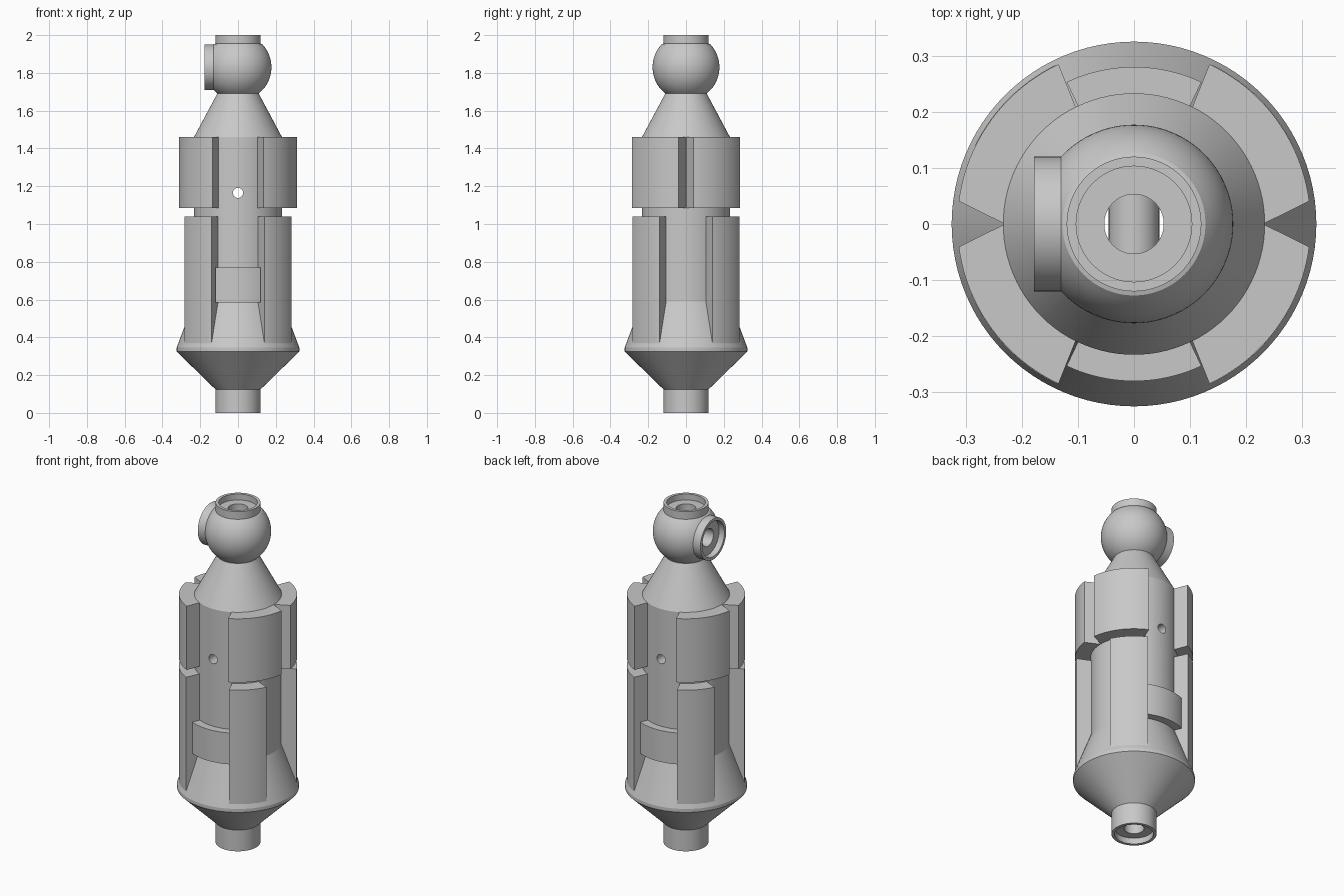
import bpy, bmesh
from math import radians, sin, cos
from mathutils import Matrix, Vector

cube = bpy.data.objects.get("Cube")
if cube:
    bpy.data.objects.remove(cube, do_unlink=True)

GREY = (0.58, 0.58, 0.58, 1)
grey = bpy.data.materials.new("plain_grey")
grey.use_nodes = True
grey.diffuse_color = GREY
bsdf = grey.node_tree.nodes["Principled BSDF"]
bsdf.inputs["Base Color"].default_value = GREY
bsdf.inputs["Roughness"].default_value = 0.6


def finish(bm, name):
    bmesh.ops.remove_doubles(bm, verts=bm.verts, dist=1e-5)
    bmesh.ops.recalc_face_normals(bm, faces=bm.faces)
    mesh = bpy.data.meshes.new(name)
    bm.to_mesh(mesh)
    bm.free()
    mesh.materials.append(grey)
    ob = bpy.data.objects.new(name, mesh)
    bpy.context.collection.objects.link(ob)
    return ob


def lathe(name, profile, steps=96, matrix=Matrix(), closed=True):
    """Revolve (radius, height) points around z, then place with matrix."""
    bm = bmesh.new()
    vs = [bm.verts.new((r, 0, z)) for r, z in profile]
    edges = [bm.edges.new(pair) for pair in zip(vs, vs[1:])]
    if closed:
        edges.append(bm.edges.new((vs[-1], vs[0])))
    bmesh.ops.spin(bm, geom=vs + edges, cent=(0, 0, 0), axis=(0, 0, 1),
                   angle=radians(360), steps=steps)
    bm.transform(matrix)
    return finish(bm, name)


def sector(name, r_in, r_out, inner, outer, z0, z1, steps=20):
    """Curved block; inner and outer are (start, end) angles in degrees."""
    def arc(r, span):
        angles = [radians(span[0] + (span[1] - span[0]) * i / steps)
                  for i in range(steps + 1)]
        return [(r * cos(a), r * sin(a), z0) for a in angles]
    bm = bmesh.new()
    a = [bm.verts.new(p) for p in arc(r_in, inner)]
    b = [bm.verts.new(p) for p in arc(r_out, outer)]
    faces = [bm.faces.new((a[i], b[i], b[i + 1], a[i + 1])) for i in range(steps)]
    ext = bmesh.ops.extrude_face_region(bm, geom=faces, use_keep_orig=True)
    top = [v for v in ext["geom"] if isinstance(v, bmesh.types.BMVert)]
    bmesh.ops.translate(bm, verts=top, vec=Vector((0, 0, z1 - z0)))
    return finish(bm, name)


def cut(ob, cutter):
    mod = ob.modifiers.new("cut", 'BOOLEAN')
    mod.operation = 'DIFFERENCE'
    mod.solver = 'EXACT'
    mod.object = cutter
    bpy.context.view_layer.objects.active = ob
    bpy.ops.object.modifier_apply(modifier=mod.name)
    bpy.data.objects.remove(cutter, do_unlink=True)


BODY, BORE, LIP, PORT = 0.233, 0.053, 0.103, 0.12
BALL, BALL_Z = 0.177, 1.83
parts = []

# Main body: foot, flare, barrel, cone, ball and top port, bored through
ball = [(BALL * cos(radians(t)), BALL_Z + BALL * sin(radians(t)))
        for t in range(-52, 45, 4)]
body = lathe("body", [
    (LIP, 0), (PORT, 0), (PORT, 0.125), (0.325, 0.325), (0.325, 0.345),
    (BODY, 0.59), (BODY, 1.46), (0.11, 1.69)] + ball + [
    (PORT, 1.955), (PORT, 2), (LIP, 2), (LIP, 1.965), (BORE, 1.965),
    (BORE, 0.035), (LIP, 0.035)])
parts.append(body)

# Side port opening on the ball, and its raised rim
to_side = Matrix.Translation((0, 0, BALL_Z)) @ Matrix.Rotation(radians(-90), 4, 'Y')
cut(body, lathe("side_cutter", [(0, 0), (BORE - 0.002, 0), (BORE - 0.002, 0.143),
                                (0.11, 0.143), (0.11, 0.3), (0, 0.3)],
                48, to_side, closed=False))
parts.append(lathe("side_port_rim", [(LIP, 0.128), (PORT, 0.128),
                                     (PORT, 0.178), (LIP, 0.178)], 96, to_side))

# Cross hole through the barrel, lined by a small tube inside the bore
to_cross = Matrix.Translation((0, 0, 1.165)) @ Matrix.Rotation(radians(90), 4, 'X')
cut(body, lathe("cross_cutter", [(0, -0.4), (0.027, -0.4), (0.027, 0.4), (0, 0.4)],
                32, to_cross, closed=False))
parts.append(lathe("cross_tube", [(0.0275, -0.07), (0.045, -0.07),
                                  (0.045, 0.07), (0.0275, 0.07)], 32, to_cross))

# Four upper pads with V grooves at the sides, and four lower pads
for i, label in enumerate(["back_left", "back_right", "front_right", "front_left"]):
    turn = 90 * i
    inner, outer = (0, 63.4), (7.4, 64.7)
    if i % 2:
        inner, outer = [(90 - s[1], 90 - s[0]) for s in (inner, outer)]
    parts.append(sector("upper_pad_" + label, 0.23, 0.315,
                        [turn + a for a in inner], [turn + a for a in outer],
                        1.085, 1.46))
    parts.append(sector("lower_pad_" + label, 0.22, 0.316,
                        (turn + 27, turn + 63), (turn + 26.3, turn + 63.7),
                        0.36, 1.04))

# Raised bands between the lower pads, front and back
for label, mid in (("front", -90), ("back", 90)):
    span = (mid - 25.4, mid + 25.4)
    parts.append(sector("band_" + label, 0.22, 0.28, span, span, 0.585, 0.77))

# Smooth curved faces, keeping edges crisp
bpy.ops.object.select_all(action='DESELECT')
for ob in parts:
    ob.select_set(True)
bpy.context.view_layer.objects.active = body
bpy.ops.object.shade_smooth_by_angle(angle=radians(20))
